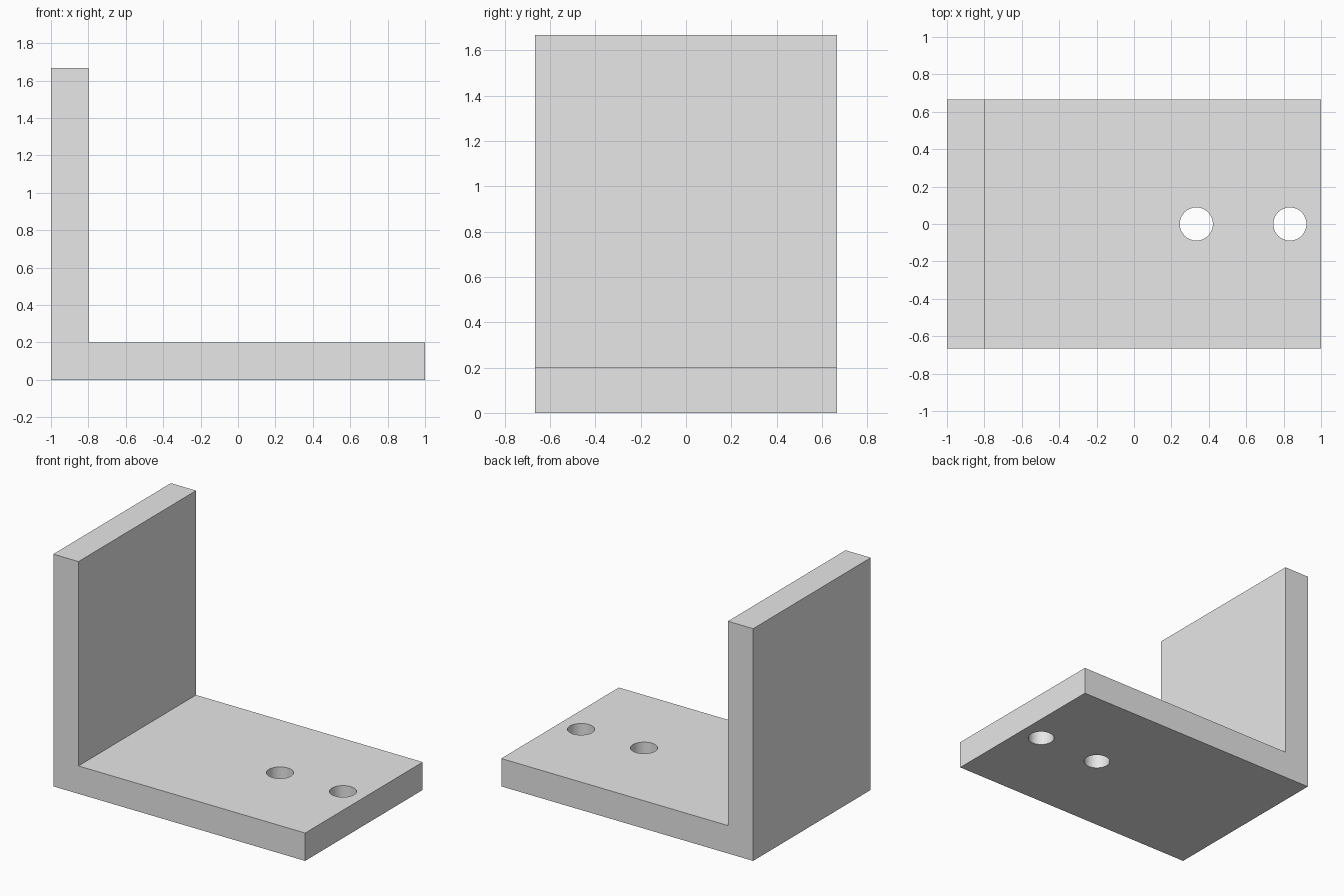
import bpy
import bmesh

cube = bpy.data.objects.get("Cube")
if cube:
    bpy.data.objects.remove(cube, do_unlink=True)

HALF_DEPTH = 2 / 3
HEIGHT = 5 / 3
THICK = 0.2
HOLE_RADIUS = 0.0885
HOLE_X = (1 / 3, 5 / 6)

# Single plain grey
grey = bpy.data.materials.new("light_grey")
grey.use_nodes = True
grey.diffuse_color = (0.8, 0.8, 0.8, 1)
grey.node_tree.nodes["Principled BSDF"].inputs["Base Color"].default_value = (0.8, 0.8, 0.8, 1)

# L-shaped profile extruded along y
profile = [(-1, 0), (1, 0), (1, THICK), (THICK - 1, THICK),
           (THICK - 1, HEIGHT), (-1, HEIGHT)]
bm = bmesh.new()
face = bm.faces.new([bm.verts.new((x, -HALF_DEPTH, z)) for x, z in profile])
extruded = bmesh.ops.extrude_face_region(bm, geom=[face])["geom"]
bmesh.ops.translate(bm, vec=(0, 2 * HALF_DEPTH, 0),
                    verts=[g for g in extruded if isinstance(g, bmesh.types.BMVert)])
bmesh.ops.recalc_face_normals(bm, faces=bm.faces[:])
mesh = bpy.data.meshes.new("angle_bracket")
bm.to_mesh(mesh)
bm.free()
mesh.materials.append(grey)
bracket = bpy.data.objects.new("angle_bracket", mesh)
bpy.context.collection.objects.link(bracket)

# Screw holes through the base plate
for i, x in enumerate(HOLE_X):
    bpy.ops.mesh.primitive_cylinder_add(vertices=64, radius=HOLE_RADIUS, depth=3 * THICK,
                                        location=(x, 0, THICK / 2))
    cutter = bpy.context.object
    cutter.name = f"hole_cutter_{i + 1}"
    cutter.data.materials.append(grey)
    cut = bracket.modifiers.new(f"screw_hole_{i + 1}", "BOOLEAN")
    cut.operation = "DIFFERENCE"
    cut.solver = "EXACT"
    cut.object = cutter
    bpy.ops.object.select_all(action="DESELECT")
    bracket.select_set(True)
    bpy.context.view_layer.objects.active = bracket
    bpy.ops.object.modifier_apply(modifier=cut.name)
    bpy.data.objects.remove(cutter, do_unlink=True)

# Round hole walls, crisp edges
bpy.ops.object.shade_smooth_by_angle()
